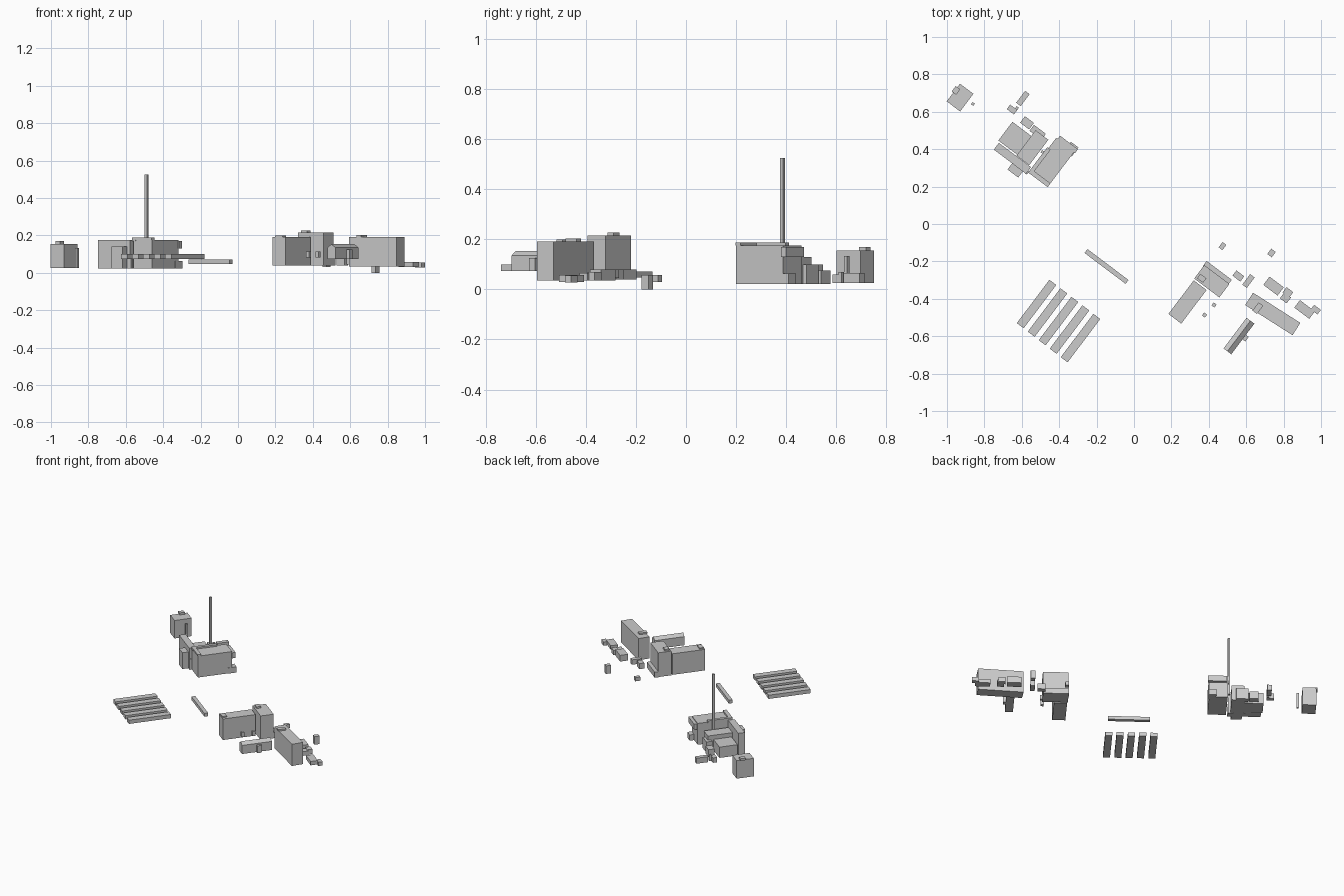
import bpy, bmesh, math
from mathutils import Matrix

ANGLE = -37.0  # shared heading of the settlement grid


def finish(name, bm, x, y, ang):
    bmesh.ops.recalc_face_normals(bm, faces=bm.faces)
    me = bpy.data.meshes.new(name)
    bm.to_mesh(me)
    bm.free()
    ob = bpy.data.objects.new(name, me)
    ob.location = (x, y, 0)
    ob.rotation_euler.z = math.radians(ang)
    bpy.context.collection.objects.link(ob)
    return ob


def box(name, x, y, w, d, z0, z1, ang=ANGLE):
    """Box centred on x, y; w and d run along the rotated axes."""
    bm = bmesh.new()
    bmesh.ops.create_cube(bm, size=1, matrix=Matrix.Translation((0, 0, (z0 + z1) / 2))
                          @ Matrix.Diagonal((w, d, z1 - z0, 1)))
    return finish(name, bm, x, y, ang)


def gable(name, x, y, w, d, z0, eave, ridge, ang=ANGLE):
    """House profile extruded along d."""
    bm = bmesh.new()
    prof = [(-w/2, z0), (w/2, z0), (w/2, eave), (0, ridge), (-w/2, eave)]
    f = bm.faces.new([bm.verts.new((px, -d/2, pz)) for px, pz in prof])
    ext = bmesh.ops.extrude_face_region(bm, geom=[f])
    bmesh.ops.translate(bm, vec=(0, d, 0),
                        verts=[v for v in ext["geom"] if isinstance(v, bmesh.types.BMVert)])
    return finish(name, bm, x, y, ang)


# Small detached tower in the far left corner
box("tower_block", -0.93, 0.676, 0.09, 0.118, 0.025, 0.155)
box("tower_roof_hut", -0.952, 0.714, 0.03, 0.036, 0.155, 0.17)
box("tower_post", -0.861, 0.642, 0.015, 0.015, 0.025, 0.133)

# Sheds behind the main building
box("long_shed", -0.594, 0.671, 0.03, 0.08, 0.025, 0.065)
box("wide_shed", -0.652, 0.612, 0.048, 0.03, 0.025, 0.06)
box("shed_post", -0.626, 0.62, 0.015, 0.015, 0.025, 0.07)

# Main building: tall hall, rear wing, low terrace
box("main_hall", -0.438, 0.33, 0.122, 0.235, 0.022, 0.176)
box("hall_front_parapet", -0.503, 0.244, 0.122, 0.025, 0.176, 0.188)
box("hall_side_parapet", -0.506, 0.336, 0.022, 0.17, 0.17, 0.188)
box("wing_wall", -0.65, 0.351, 0.215, 0.045, 0.022, 0.176)
box("wing_terrace", -0.634, 0.456, 0.134, 0.125, 0.022, 0.1)
box("wing_middle", -0.543, 0.408, 0.085, 0.17, 0.022, 0.13)
box("rear_annex_low", -0.572, 0.541, 0.06, 0.043, 0.022, 0.075)
box("rear_annex", -0.515, 0.49, 0.08, 0.04, 0.022, 0.1)
box("side_step", -0.355, 0.426, 0.12, 0.025, 0.13, 0.17)
box("side_annex", -0.335, 0.40, 0.05, 0.06, 0.022, 0.063)
box("front_annex", -0.631, 0.292, 0.072, 0.055, 0.022, 0.14)
box("front_post", -0.575, 0.278, 0.02, 0.02, 0.022, 0.1)
box("mast", -0.489, 0.385, 0.015, 0.015, 0.1, 0.525)

# Five parallel slabs and a lone bar
for i in range(5):
    t = i / 4
    box(f"slab_{i + 1}", -0.521 + 0.235 * t, -0.428 - 0.182 * t, 0.046, 0.29, 0.073, 0.1)
box("lone_bar", -0.147, -0.227, 0.275, 0.026, 0.048, 0.072)

# L-shaped building on the right
box("corner_block", 0.416, -0.306, 0.168, 0.09, 0.04, 0.215)
box("corner_lower_strip", 0.445, -0.262, 0.168, 0.035, 0.04, 0.08)
box("corner_roof_hut", 0.362, -0.29, 0.04, 0.03, 0.215, 0.227)
box("corner_wing", 0.286, -0.417, 0.086, 0.225, 0.04, 0.192)
box("wing_roof_hut", 0.227, -0.49, 0.05, 0.03, 0.192, 0.2)
for n, (x, y) in enumerate([(0.377, -0.487), (0.428, -0.433)]):
    box(f"yard_crate_{n + 1}", x, y, 0.02, 0.02, 0.083, 0.115)

# Long building on the right
box("long_block", 0.742, -0.481, 0.3, 0.078, 0.035, 0.192, -32.5)
box("long_block_roof_hut", 0.662, -0.45, 0.03, 0.055, 0.192, 0.203)

# Ridge-roofed house in front
gable("ridge_house", 0.561, -0.599, 0.052, 0.205, 0.073, 0.135, 0.153)
box("ridge_house_annex", 0.588, -0.604, 0.04, 0.03, 0.073, 0.125)

# Scattered outbuildings: x, y, w, d, z0, z1
outbuildings = [
    (0.473, -0.118, 0.025, 0.035, 0.03, 0.057),
    (0.735, -0.155, 0.03, 0.035, 0.0, 0.058),
    (0.558, -0.278, 0.052, 0.035, 0.04, 0.08),
    (0.612, -0.305, 0.03, 0.07, 0.045, 0.08),
    (0.746, -0.332, 0.095, 0.055, 0.035, 0.08),
    (0.823, -0.365, 0.045, 0.035, 0.035, 0.07),
    (0.81, -0.395, 0.045, 0.04, 0.035, 0.065),
    (0.912, -0.457, 0.1, 0.05, 0.03, 0.058),
    (0.972, -0.458, 0.045, 0.03, 0.028, 0.055),
]
for n, spec in enumerate(outbuildings):
    box(f"outbuilding_{n + 1}", *spec)
